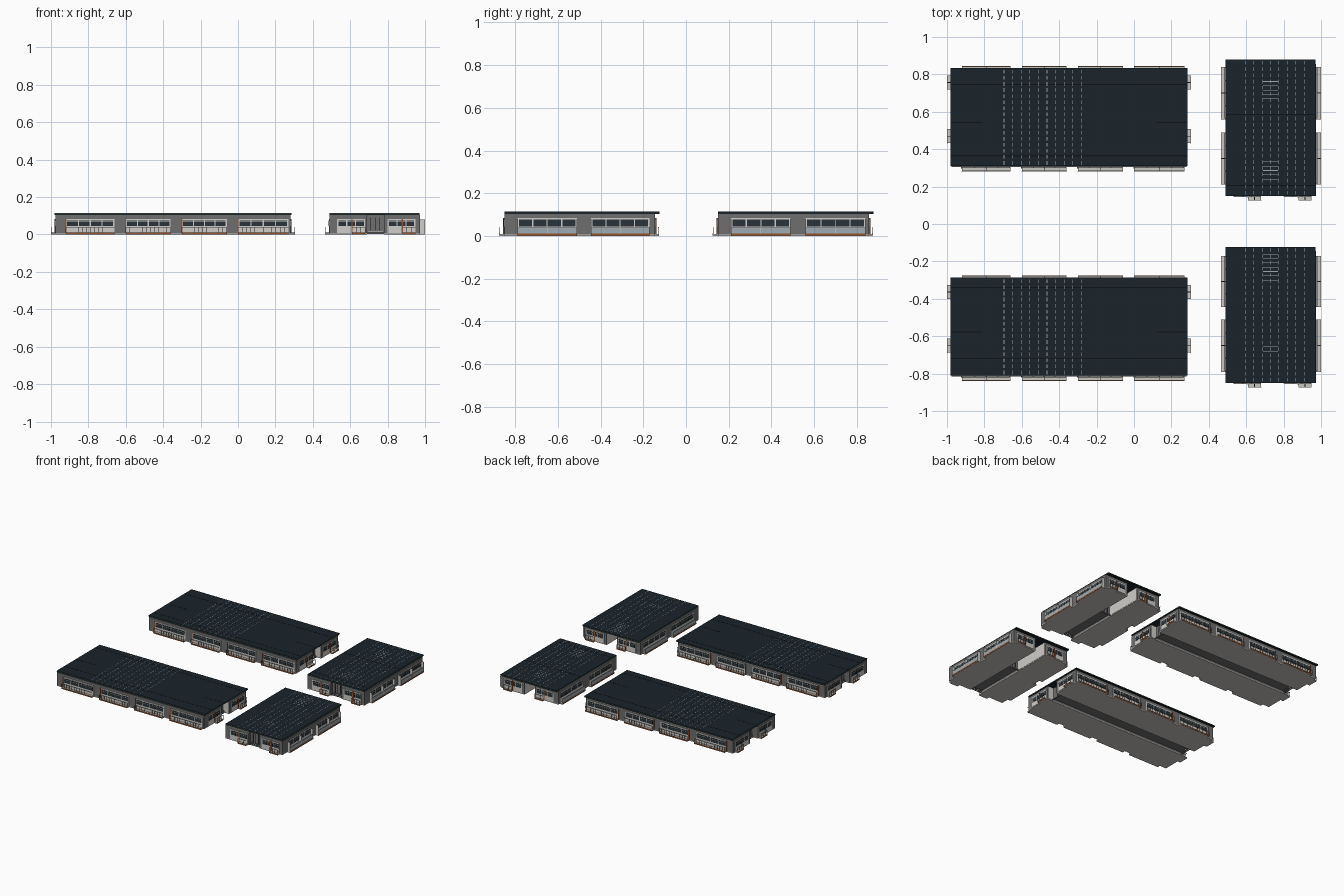
import bpy, bmesh
from mathutils import Vector

if "Cube" in bpy.data.objects:
    bpy.data.objects.remove(bpy.data.objects["Cube"])


def material(name, *srgb):
    col = [((c / 255 + 0.055) / 1.055) ** 2.4 for c in srgb] + [1]
    m = bpy.data.materials.new(name)
    m.use_nodes = True
    m.diffuse_color = col
    m.node_tree.nodes["Principled BSDF"].inputs["Base Color"].default_value = col
    return m


MATS = {
    "roof": material("slate_roof", 26, 36, 42),
    "seam": material("dark_seam", 14, 18, 21),
    "wall": material("grey_wall", 112, 110, 110),
    "light": material("pale_frame", 208, 206, 202),
    "paving": material("pale_paving", 202, 199, 193),
    "glass": material("dark_glass", 42, 52, 58),
    "panel": material("blue_grey_panel", 158, 172, 178),
    "timber": material("orange_brown_timber", 150, 85, 48),
    "trim": material("olive_trim", 80, 102, 84),
}


class Parts:
    """Collects boxes by part name and colour for one building."""

    def __init__(self, name):
        self.name, self.meshes = name, {}

    def box(self, part, mat, a, b):
        bm = self.meshes.setdefault((part, mat), bmesh.new())
        a, b = Vector(a), Vector(b)
        mid, size = (a + b) / 2, b - a
        for v in bmesh.ops.create_cube(bm, size=1)["verts"]:
            v.co = Vector([v.co[i] * abs(size[i]) + mid[i] for i in range(3)])

    def finish(self):
        for (part, mat), bm in self.meshes.items():
            me = bpy.data.meshes.new(f"{self.name}_{part}")
            bm.to_mesh(me)
            bm.free()
            me.materials.append(MATS[mat])
            ob = bpy.data.objects.new(me.name, me)
            bpy.context.collection.objects.link(ob)


def facade(parts, axis, wall, out):
    """Box helper along a wall: s runs on the axis, d is outward depth."""
    def put(part, mat, s0, s1, d0, d1, z0, z1):
        p, q = wall + out * d0, wall + out * d1
        if axis == "x":
            parts.box(part, mat, (s0, p, z0), (s1, q, z1))
        else:
            parts.box(part, mat, (p, s0, z0), (q, s1, z1))
    return put


def window(put, s0, s1, panes):
    put("window_surrounds", "light", s0, s1, -0.002, 0.003, 0.008, 0.084)
    w = (s1 - s0 - 0.008) / panes
    for i in range(panes):
        a = s0 + 0.004 + i * w
        put("windows", "glass", a + 0.003, a + w - 0.003, 0, 0.005, 0.044, 0.076)
        put("transoms", "light", a, a + w, 0, 0.006, 0.067, 0.0685)


def railing(put, s0, s1, depth, solid):
    put("handrails", "light", s0, s1, depth - 0.003, depth, 0.038, 0.041)
    if solid:
        put("railing_panels", "panel", s0, s1, depth - 0.002, depth - 0.001, 0.012, 0.038)
        return
    n = max(3, round((s1 - s0) / 0.022))
    for i in range(n + 1):
        s = s0 + (s1 - s0) * i / n
        put("balusters", "wall", s - 0.001, s + 0.001, depth - 0.002, depth, 0.008, 0.038)


def terrace(put, s0, s1, depth, solid, screens):
    put("terraces", "paving", s0, s1, 0, depth, 0, 0.009)
    put("terrace_edges", "timber", s0, s1, depth, depth + 0.001, 0.001, 0.011)
    railing(put, s0, s1, depth, solid)
    mid = (s0 + s1) / 2
    if screens:
        for s in (s0 + 0.001, mid, s1 - 0.001):
            put("screens", "light", s - 0.001, s + 0.001, 0, depth, 0.009, 0.08)
    if not solid:
        put("posts", "timber", s0 - 0.004, s0 + 0.002, 0, 0.007, 0.008, 0.084)
    put("terrace_joints", "seam", mid - 0.002, mid + 0.002, 0, depth, 0.009, 0.0095)


def building(name, long_axis, u, v, roof_u, roof_v, bays, depth, recesses, short):
    """u and v are the wall extents along and across the long axis."""
    p = Parts(name)
    cross = "y" if long_axis == "x" else "x"

    def uv(part, mat, u0, u1, v0, v1, z0, z1):
        a, b = ((u0, v0), (u1, v1)) if long_axis == "x" else ((v0, u0), (v1, u1))
        p.box(part, mat, (*a, z0), (*b, z1))

    # two wings either side of a central passage
    k = (v[1] - v[0]) / 0.485
    c0, c1 = v[0] + 0.20 * k, v[0] + 0.29 * k
    for a, b in ((v[0], c0), (c1, v[1])):
        uv("walls", "wall", *u, a, b, 0.006, 0.104)
        uv("floor_slabs", "paving", *u, a, b, 0, 0.006)

    # entrance recesses at both ends, closed core between them
    e0, e1 = u[0] + recesses[0], u[1] - recesses[1]
    uv("passage_core", "wall", e0, e1, c0, c1, 0.02, 0.104)
    for a, b in ((c0, c0 + 0.002), (c1 - 0.002, c1)):
        uv("passage_linings", "light", e1, u[1] - 0.004, a, b, 0.006, 0.104)
    mid = (c0 + c1) / 2
    for e, s in ((e0, -1), (e1, 1)):
        for c in (mid - 0.024, mid, mid + 0.024):
            uv("door_joints", "seam", e, e + s * 0.002, c - 0.001, c + 0.001, 0.02, 0.09)
        for i in range(3):
            f = e + s * 0.005 * i
            uv("entrance_steps", "wall", f, f + s * 0.005, c0, c1, 0.015 - 0.006 * i, 0.02 - 0.006 * i)

    # flat roof with a thin edge trim
    uv("roof", "roof", *roof_u, *roof_v, 0.104, 0.114)
    uv("roof_trim", "trim", roof_u[0] - 0.001, roof_u[1] + 0.001,
       roof_v[0] - 0.001, roof_v[1] + 0.001, 0.109, 0.111)

    # long sides with paired terraces
    for wall, out in ((v[0], -1), (v[1], 1)):
        put = facade(p, long_axis, wall, out)
        for a, b in bays:
            window(put, a, b, 4)
            terrace(put, a, b, depth, short, short and out > 0)

    # short ends with small balconies
    for wall, out in ((u[0], -1), (u[1], 1)):
        put = facade(p, cross, wall, out)
        d = 0.018 if short and out > 0 else 0.024
        for a, b, t in ((0.04, 0.19, 0.12), (0.31, 0.46, 0.39)):
            window(put, v[0] + a * k, v[0] + b * k, 3)
            terrace(put, v[0] + t * k, v[0] + (t + 0.07) * k, d, False, False)
    return p


def dashes(p, xs, y0, y1):
    n = round((y1 - y0) / 0.033)
    step = (y1 - y0) / n
    for x in xs:
        for i in range(n):
            y = y0 + (i + 0.2) * step
            p.box("roof_dashes", "panel", (x - 0.0015, y, 0.114), (x + 0.0015, y + step * 0.6, 0.1147))


def seam(p, x0, x1, y):
    p.box("roof_seams", "seam", (x0, y - 0.003, 0.114), (x1, y + 0.003, 0.1145))


# long buildings
long_bays = ((-0.92, -0.66), (-0.60, -0.36), (-0.30, -0.06), (0.0, 0.27))
for name, y in (("long_back", 0.31), ("long_front", -0.81)):
    p = building(name, "x", (-0.975, 0.28), (y - 0.005, y + 0.51), (-0.98, 0.285), (y, y + 0.523),
                 long_bays, 0.023, (0.05, 0.05), False)
    dashes(p, [-0.695 + 0.046 * i for i in range(10)], y, y + 0.52)
    for dy in (0.055, 0.435) if y > 0 else (0.09, 0.47):
        seam(p, -0.98, 0.285, y + dy)
    for x0, x1 in ((-0.98, -0.81), (0.12, 0.285)):
        seam(p, x0, x1, y + 0.232)
    p.finish()

# short buildings, with groups of roof rungs
short_buildings = (
    ("short_back", (0.15, 0.856), (0.15, 0.878), ((0.21, 0.49), (0.56, 0.84)), ((0.24, 5), (0.67, 5))),
    ("short_front", (-0.85, -0.145), (-0.85, -0.123), ((-0.79, -0.51), (-0.445, -0.17)),
     ((-0.68, 2), (-0.30, 7))),
)
for name, u, roof_u, bays, rungs in short_buildings:
    p = building(name, "y", u, (0.49, 0.974), roof_u, (0.49, 0.97), bays, 0.025, (0.02, 0.3), True)
    dashes(p, [0.595 + 0.045 * i for i in range(8)], *roof_u)
    for y, n in rungs:
        for i in range(n):
            yy = y + 0.023 * i
            p.box("roof_rungs", "panel", (0.69, yy - 0.0015, 0.114), (0.77, yy + 0.0015, 0.1147))
    if u[0] > 0:
        for y in (0.205, 0.585):
            seam(p, 0.49, 0.97, y)
    p.finish()
